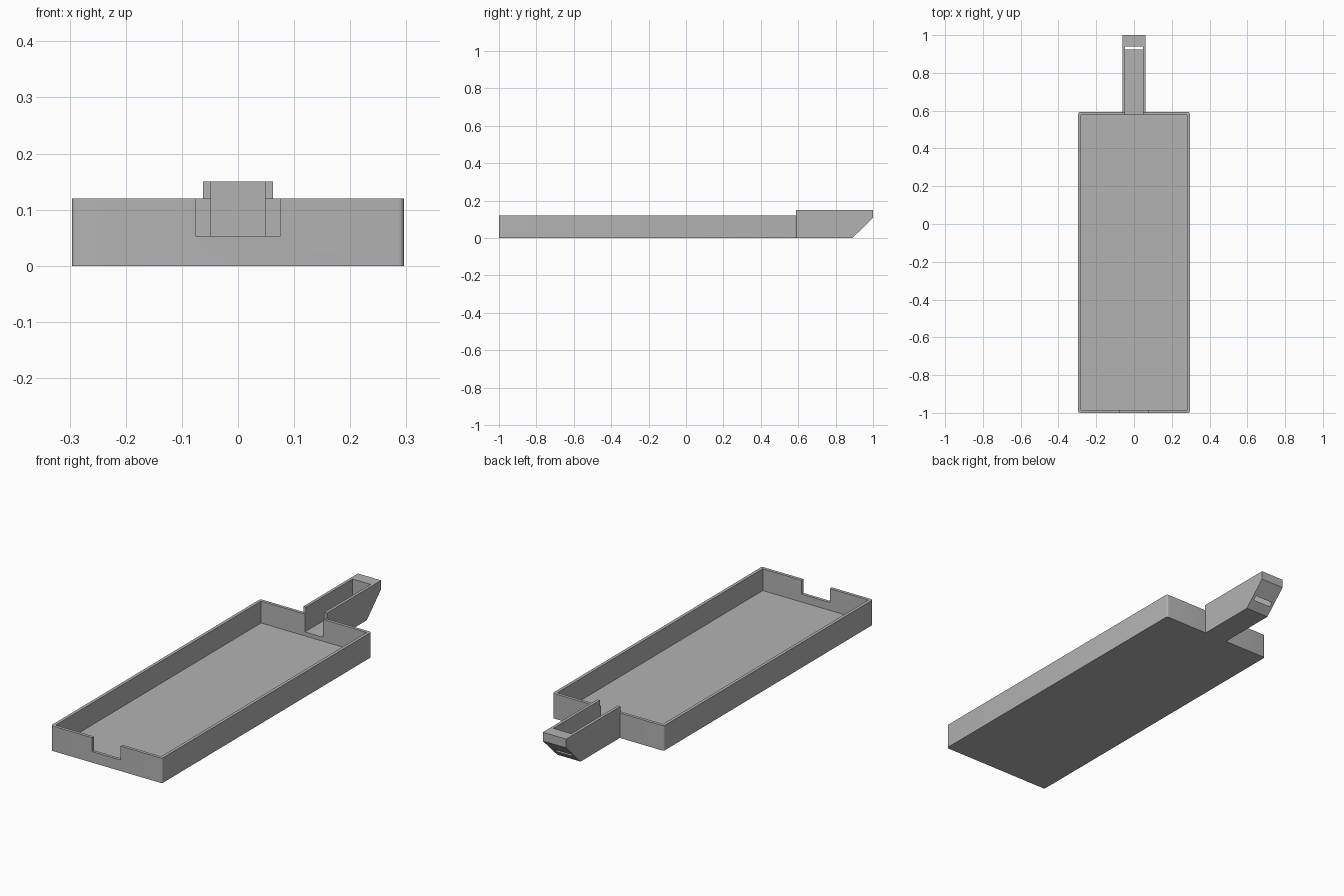
import bpy
import bmesh
import math

if "Cube" in bpy.data.objects:
    bpy.data.objects.remove(bpy.data.objects["Cube"], do_unlink=True)

grey = bpy.data.materials.new("plain grey")
grey.use_nodes = True
colour = (0.45, 0.45, 0.45, 1)
grey.diffuse_color = colour
grey.node_tree.nodes["Principled BSDF"].inputs["Base Color"].default_value = colour


def prism(name, half_width, profile):
    """Extrude a (y, z) side profile across x, centred on x = 0."""
    bm = bmesh.new()
    face = bm.faces.new([bm.verts.new((-half_width, y, z)) for y, z in profile])
    result = bmesh.ops.extrude_face_region(bm, geom=[face])
    moved = [g for g in result["geom"] if isinstance(g, bmesh.types.BMVert)]
    bmesh.ops.translate(bm, verts=moved, vec=(2 * half_width, 0, 0))
    bmesh.ops.recalc_face_normals(bm, faces=bm.faces)
    mesh = bpy.data.meshes.new(name)
    bm.to_mesh(mesh)
    bm.free()
    mesh.materials.append(grey)
    obj = bpy.data.objects.new(name, mesh)
    bpy.context.collection.objects.link(obj)
    return obj


def box(name, half_width, y0, y1, z0, z1):
    return prism(name, half_width, [(y0, z0), (y1, z0), (y1, z1), (y0, z1)])


def combine(target, tool, operation):
    """Apply a boolean, then remove the tool object."""
    mod = target.modifiers.new("boolean", 'BOOLEAN')
    mod.operation = operation
    mod.solver = 'EXACT'
    mod.object = tool
    bpy.context.view_layer.objects.active = target
    bpy.ops.object.modifier_apply(modifier=mod.name)
    bpy.data.objects.remove(tool, do_unlink=True)


FRONT, BACK, WALL, TOP = -1.0, 0.592, 0.015, 0.12

# Tray body with slightly rounded upright corners
tray = box("tray_with_spout", 0.296, FRONT, BACK, 0, TOP)
bm = bmesh.new()
bm.from_mesh(tray.data)
upright = [e for e in bm.edges
           if abs(e.verts[0].co.z - e.verts[1].co.z) > TOP / 2]
bmesh.ops.bevel(bm, geom=upright, offset=0.01, segments=5, profile=0.5,
                affect='EDGES')
bm.to_mesh(tray.data)
bm.free()

# Hollow the tray and notch the front wall
combine(tray, box("tray_cavity", 0.296 - WALL, FRONT + WALL, BACK - WALL,
                  WALL, 0.3), 'DIFFERENCE')
combine(tray, box("front_notch", 0.076, FRONT - 0.1, FRONT + 0.1,
                  0.053, 0.3), 'DIFFERENCE')

# Spout with a sloped tip underneath
spout = prism("spout", 0.062, [(BACK - 0.005, 0), (0.89, 0), (1, 0.108),
                               (1, 0.15), (BACK - 0.005, 0.15)])
combine(tray, spout, 'UNION')

# Spout channel, which opens into the tray and breaks through the slope as a slot
combine(tray, box("spout_channel", 0.048, 0.5, 0.94, 0.034, 0.3), 'DIFFERENCE')

bpy.ops.object.select_all(action='DESELECT')
tray.select_set(True)
bpy.context.view_layer.objects.active = tray
bpy.ops.object.shade_smooth_by_angle(angle=math.radians(30))
